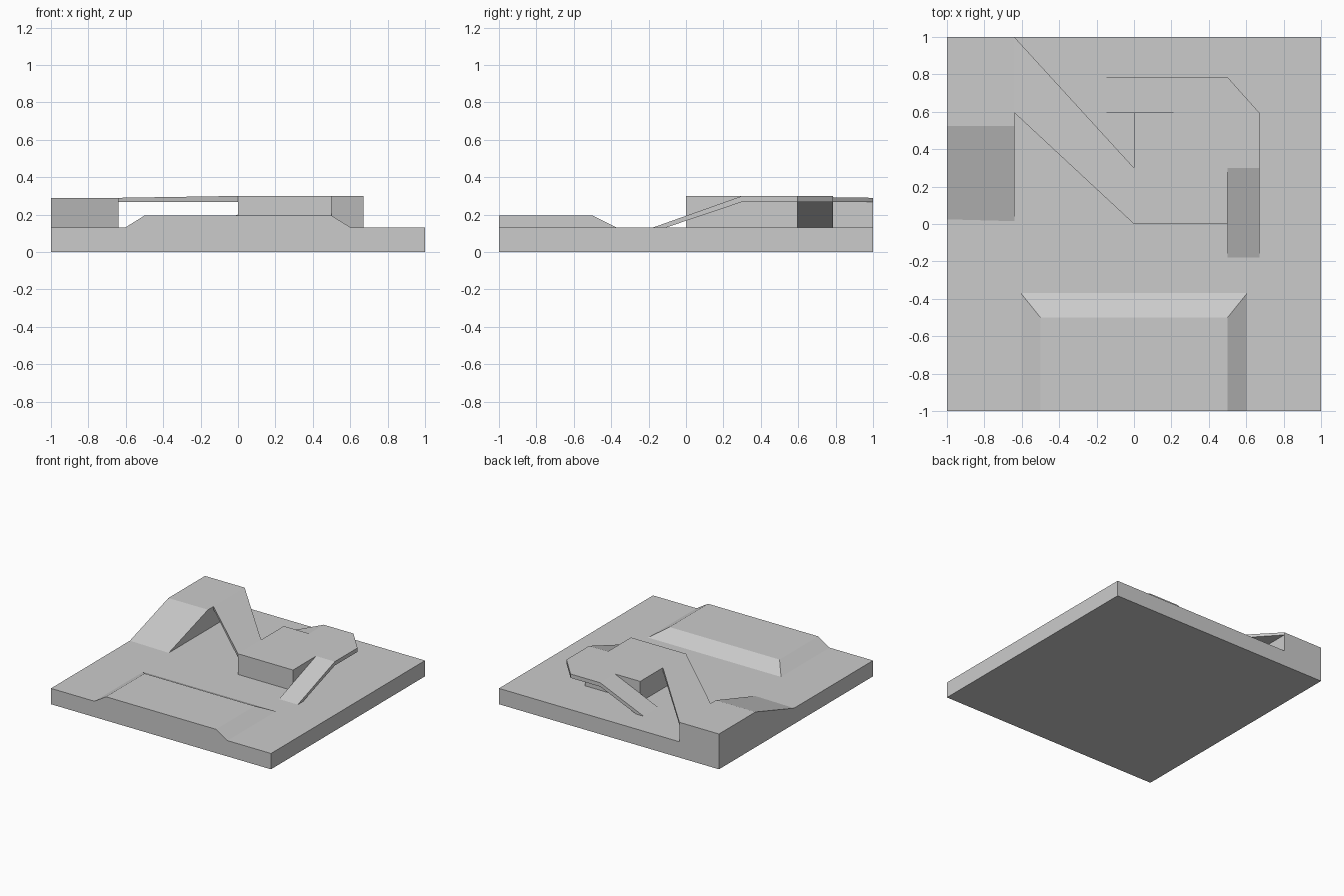
import bpy, bmesh

if "Cube" in bpy.data.objects:
    bpy.data.objects.remove(bpy.data.objects["Cube"])

GROUND, DECK, UNDER, PLATEAU = 0.13, 0.30, 0.268, 0.29


def loft(name, lower, upper):
    """Solid between two matching 3D outlines."""
    bm = bmesh.new()
    a = [bm.verts.new(p) for p in lower]
    b = [bm.verts.new(p) for p in upper]
    n = len(a)
    bm.faces.new(a[::-1])
    bm.faces.new(b)
    for i in range(n):
        j = (i + 1) % n
        bm.faces.new((a[i], a[j], b[j], b[i]))
    bmesh.ops.recalc_face_normals(bm, faces=bm.faces)
    mesh = bpy.data.meshes.new(name)
    bm.to_mesh(mesh)
    bm.free()
    obj = bpy.data.objects.new(name, mesh)
    bpy.context.collection.objects.link(obj)
    return obj


def slab(name, outline, z0, z1):
    return loft(name, [(x, y, z0) for x, y in outline], [(x, y, z1) for x, y in outline])


def rect(x0, x1, y0, y1):
    return [(x0, y0), (x1, y0), (x1, y1), (x0, y1)]


# Ground plate
slab("base_plate", rect(-1, 1, -1, 1), 0, GROUND)

# Low mound at the front, sloped on three sides
loft("front_mound",
     [(x, y, GROUND) for x, y in rect(-0.605, 0.605, -1, -0.37)],
     [(x, y, 0.195) for x, y in rect(-0.5, 0.5, -1, -0.5)])

# Central solid block
slab("centre_block", rect(0, 0.5, 0, 0.595), GROUND, DECK)

# Overhanging walkway around the back right corner of the block
slab("walkway", [(0.5, 0.3), (0.67, 0.3), (0.67, 0.595), (0.5, 0.785),
                 (0.23, 0.785), (0.23, 0.595), (0.5, 0.595)], UNDER, DECK)

# Thin ramps leading down from both walkway ends
side = [(-0.18, GROUND), (0.3, DECK), (0.3, UNDER), (-0.11, GROUND)]
loft("front_ramp", [(0.5, y, z) for y, z in side], [(0.67, y, z) for y, z in side])
back = [(-0.165, GROUND), (0.23, DECK), (0.23, UNDER), (-0.095, GROUND)]
loft("back_ramp", [(x, 0.595, z) for x, z in back], [(x, 0.785, z) for x, z in back])

# Left hill: slope at the front, plateau behind
def hill_profile(x, toe):
    return [(x, toe, GROUND), (x, 0.525, PLATEAU), (x, 1, PLATEAU), (x, 1, GROUND)]

loft("left_hill", hill_profile(-1, 0.025), hill_profile(-0.64, 0.015))

# Diagonal bridge from hill to block
plan = [(-0.64, 0.595, PLATEAU), (0, 0, DECK), (0, 0.3, DECK), (-0.64, 1, PLATEAU)]
loft("bridge", [(x, y, UNDER) for x, y, z in plan], plan)
